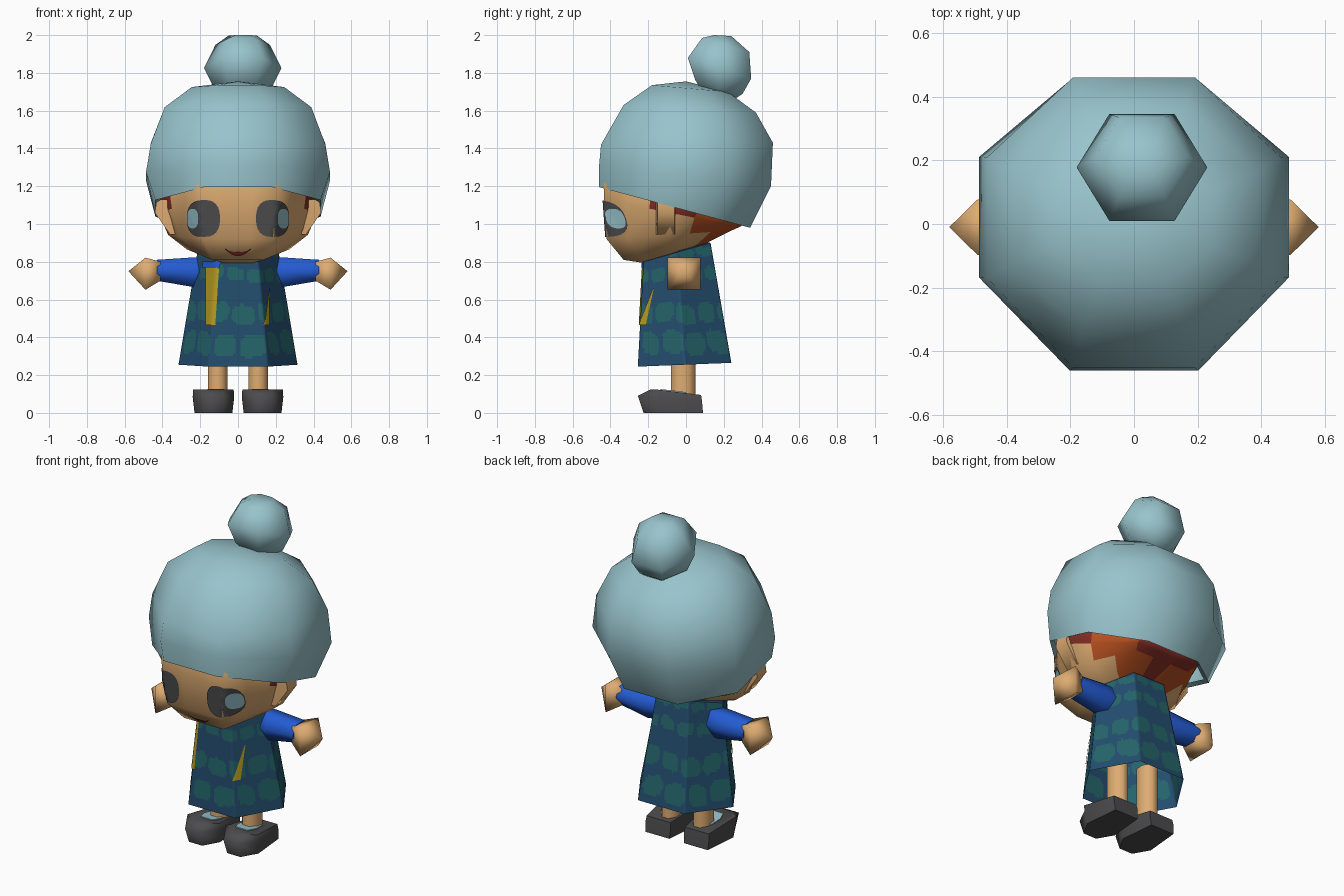
import bpy, bmesh
from math import sin, cos, pi, radians
from mathutils import Vector
from mathutils.bvhtree import BVHTree

if "Cube" in bpy.data.objects:
    bpy.data.objects.remove(bpy.data.objects["Cube"])


def material(name, *rgb):
    """Flat material from 0-255 display values."""
    lin = [((c / 255 + 0.055) / 1.055) ** 2.4 for c in rgb] + [1]
    m = bpy.data.materials.new(name)
    m.use_nodes = True
    m.diffuse_color = lin
    bsdf = m.node_tree.nodes["Principled BSDF"]
    bsdf.inputs["Base Color"].default_value = lin
    bsdf.inputs["Roughness"].default_value = 0.8
    return m


HAIR = material("pale blue", 152, 196, 204)
SKIN = material("tan skin", 222, 172, 114)
SLEEVE = material("bright blue", 36, 92, 212)
NAVY = material("dress blue", 35, 77, 110)
TEAL = material("patch teal", 36, 100, 106)
YELLOW = material("mustard", 182, 154, 34)
CHARCOAL = material("charcoal", 76, 76, 78)
RED = material("dark red", 130, 44, 36)
ORANGE = material("rust orange", 184, 80, 32)


def finish(bm, name, mats, angle):
    me = bpy.data.meshes.new(name)
    bm.to_mesh(me)
    bm.free()
    for m in mats:
        me.materials.append(m)
    me.shade_smooth()
    me.set_sharp_from_angle(angle=radians(angle))
    ob = bpy.data.objects.new(name, me)
    bpy.context.collection.objects.link(ob)
    return ob


def ring(yf, zf, yb, zb, hx, n=8, cx=0, sub=1, skew=0):
    """Tilted n-sided ring from a front point, a back point and a half width."""
    off = pi / 8 if n == 8 else 0
    raw = [Vector((cos(off + 2 * pi * k / n), sin(off + 2 * pi * k / n))) for k in range(n)]
    mx, my = max(p.x for p in raw), max(p.y for p in raw)
    pts = []
    for k in range(n):
        for s in range(sub):
            p = raw[k].lerp(raw[(k + 1) % n], s / sub)
            v = p.y / my
            t = (v + 1) / 2 + skew * (1 - v * v)
            pts.append(Vector((cx + hx * p.x / mx, yf + (yb - yf) * t, zf + (zb - zf) * t)))
    return pts


def loft(name, rings, mats, caps=(True, True), angle=50, weld=True):
    bm = bmesh.new()
    rows = [[bm.verts.new(p) for p in r] for r in rings]
    n = len(rows[0])
    for a, b in zip(rows, rows[1:]):
        for j in range(n):
            k = (j + 1) % n
            bm.faces.new((a[j], a[k], b[k], b[j]))
    for use, r in zip(caps, (rows[0], rows[-1])):
        if use:
            bm.faces.new(r)
    if weld:
        bmesh.ops.remove_doubles(bm, verts=bm.verts, dist=0.0005)
    bmesh.ops.recalc_face_normals(bm, faces=bm.faces)
    return finish(bm, name, mats, angle)


def decal(name, target, grid, mat, lift=0.007):
    """Thin plate: a grid of (x, z) points projected on the front of target."""
    me = target.data
    tree = BVHTree.FromPolygons([v.co for v in me.vertices], [p.vertices for p in me.polygons])
    bm = bmesh.new()
    rows = []
    for r in grid:
        row = []
        for x, z in r:
            hit, normal, _, _ = tree.ray_cast(Vector((x, -2, z)), Vector((0, 1, 0)))
            row.append(bm.verts.new(hit + normal * lift if hit else (x, -0.2, z)))
        rows.append(row)
    for a, b in zip(rows, rows[1:]):
        for j in range(len(a) - 1):
            bm.faces.new((a[j], a[j + 1], b[j + 1], b[j]))
    bmesh.ops.remove_doubles(bm, verts=bm.verts, dist=0.0005)
    bm.normal_update()
    for f in bm.faces:
        if f.normal.y > 0:
            f.normal_flip()
    return finish(bm, name, [mat], 60)


def oval(cx, cz, rx, rz, power=0.8):
    sp = lambda v: abs(v) ** power * (1 if v > 0 else -1)
    return [[(cx + rx * r / 6 * sp(cos(a * pi / 12)), cz + rz * r / 6 * sp(sin(a * pi / 12)))
             for a in range(25)] for r in range(7)]


def quad(bl, br, tl, tr, n=6):
    bl, br, tl, tr = (Vector(p) for p in (bl, br, tl, tr))
    return [[bl.lerp(br, i / n).lerp(tl.lerp(tr, i / n), j / n) for i in range(n + 1)]
            for j in range(n + 1)]


# Hair cap, with a narrow turned-in rim
loft("hair_cap", [
    ring(-0.435, 1.205, 0.315, 1.0, 0.41, skew=0.03),
    ring(-0.46, 1.195, 0.34, 0.98, 0.437, skew=0.03),
    ring(-0.46, 1.31, 0.45, 1.2, 0.487, skew=0.035),
    ring(-0.45, 1.42, 0.46, 1.43, 0.462, skew=0.02),
    ring(-0.33, 1.63, 0.37, 1.59, 0.388),
    ring(-0.18, 1.735, 0.22, 1.7, 0.245),
    ring(0.0, 1.755, 0.0, 1.755, 0)], [HAIR], (False, False))

# Hair bun
loft("hair_bun", [ring(*r, n=6, cx=0.025) for r in (
    (0.1, 1.68, 0.24, 1.65, 0.06),
    (0.05, 1.76, 0.3, 1.69, 0.155),
    (0.01, 1.88, 0.345, 1.77, 0.205),
    (0.085, 1.985, 0.335, 1.91, 0.145),
    (0.15, 2.0, 0.24, 1.995, 0.075))], [HAIR], angle=65)

# Head: skin in front, coloured hair lining behind
head = loft("head", [ring(*r, n=6, sub=3) for r in (
    (-0.2, 0.79, 0.05, 0.87, 0.13),
    (-0.33, 0.81, 0.15, 0.92, 0.27),
    (-0.42, 0.92, 0.24, 0.965, 0.37),
    (-0.435, 1.13, 0.285, 0.985, 0.42),
    (-0.435, 1.21, 0.31, 1.0, 0.43),
    (-0.4, 1.33, 0.3, 1.2, 0.4))], [SKIN, RED, ORANGE], angle=65)
for p in head.data.polygons:
    c = p.center
    if c.y > 0.06 and abs(c.x) > 0.15 - 0.1 * (c.z < 0.95):
        p.material_index = 2
    elif c.y > 0.06 or (abs(c.x) > 0.3 and c.y > -0.22 and c.z > 1.045):
        p.material_index = 1

# Face details
for side, s in (("left", 1), ("right", -1)):
    decal(side + "_eye", head, oval(0.18 * s, 1.03, 0.085, 0.098), CHARCOAL)
    decal(side + "_iris", head, oval(0.232 * s, 1.03, 0.03, 0.052), HAIR, 0.0098)
decal("mouth", head, [[(0.07 * t / 6, 0.835 + 0.038 * (t / 6) ** 2 + h * (1.2 - abs(t / 6)))
                       for t in range(-6, 7)] for h in (0, 0.01, 0.02)], RED)

# Dress with rows of rounded patches
SUB, ROWS = 24, 40
COLS = 6 * SUB
hem = ring(-0.255, 0.245, 0.24, 0.265, 0.315, n=6, sub=SUB)
shoulder = ring(-0.225, 0.8, 0.13, 0.9, 0.215, n=6, sub=SUB)
collar = ring(-0.12, 0.84, 0.09, 0.91, 0.1, n=6, sub=SUB)
rows = [[a.lerp(b, i / ROWS) for a, b in zip(hem, shoulder)] for i in range(ROWS + 1)]
dress = loft("dress", rows + [collar], [NAVY, TEAL], (False, True), 65, False)
for p in dress.data.polygons:
    j, c = p.index % COLS, p.center
    for n, (zc, hz) in enumerate(((0.365, 0.06), (0.53, 0.052), (0.735, 0.035), (0.86, 0.025))):
        cell = ((j + 4 * n) % COLS) * 2 / SUB
        u = (cell % 1 - 0.5) / (0.44 + 0.06 * sin(3 * int(cell) + n))
        v = (c.z - zc + 0.012 * sin(5 * int(cell) + n)) / hz
        if abs(u) ** 3 + abs(v + 0.25 * u * sin(2 * int(cell) + n)) ** 3 < 1 and p.index < COLS * ROWS:
            p.material_index = 1

# Dress trim
decal("sash_strip", dress, quad((-0.165, 0.465), (-0.12, 0.465), (-0.165, 0.77), (-0.1, 0.77)), YELLOW)
decal("sash_tail", dress, quad((0.135, 0.465), (0.16, 0.465), (0.16, 0.66), (0.163, 0.66)), YELLOW)
decal("collar_flap", dress, quad((-0.18, 0.765), (-0.1, 0.765), (-0.18, 0.8), (-0.09, 0.8)), SLEEVE, 0.009)


def arm_ring(x, hy, hz, s, n, z=0.75, y=-0.01):
    off = pi / 4 if n == 4 else 0
    k = 1 / cos(off)
    return [Vector((s * x, y + k * hy * cos(off + 2 * pi * i / n), z + k * hz * sin(off + 2 * pi * i / n)))
            for i in range(n)]


def mirrored_outline(outline, cx):
    return [Vector((cx + x, y, z)) for x, y, z in outline] + \
           [Vector((cx - x, y, z)) for x, y, z in reversed(outline)]


for side, s in (("left", 1), ("right", -1)):
    # Arms
    loft(side + "_sleeve", [arm_ring(0.14, 0.06, 0.085, s, 6), arm_ring(0.24, 0.08, 0.09, s, 6, 0.745),
                            arm_ring(0.43, 0.075, 0.064, s, 6, 0.755)], [SLEEVE], angle=65)
    loft(side + "_hand", [arm_ring(0.41, 0.055, 0.05, s, 4), arm_ring(0.49, 0.088, 0.085, s, 4, 0.737),
                          arm_ring(0.58, 0, 0, s, 4)], [SKIN], (True, False), angle=100)
    # Ears
    loft(side + "_ear", [[Vector((s * x, y, z)) for x, y in
                          ((a, -0.16), (b, -0.15), (b, -0.06), (a, -0.05))]
                         for a, b, z in ((0.33, 0.36, 0.945), (0.36, 0.44, 1.06), (0.36, 0.43, 1.13))],
         [SKIN], angle=60)
    # Legs
    loft(side + "_leg", [ring(-0.08, z, 0.05, z, 0.052, cx=0.107 * s) for z in (0.06, 0.42)],
         [SKIN], angle=65)
    # Shoes with a pale sock patch on top
    loft(side + "_shoe", [mirrored_outline(o, 0.13 * s) for o in (
        ((0.08, 0.09, 0), (0.1, -0.13, 0), (0.045, -0.225, 0)),
        ((0.085, 0.085, 0.06), (0.11, -0.14, 0.085), (0.05, -0.255, 0.09)),
        ((0.08, 0.08, 0.095), (0.107, -0.15, 0.123), (0.05, -0.185, 0.125)))], [CHARCOAL], angle=60)
    loft(side + "_sock_patch", [mirrored_outline(
        ((0.05, 0.0, 0.104 + h), (0.06, -0.08, 0.114 + h), (0.04, -0.135, 0.12 + h)), 0.118 * s)
        for h in (0, 0.006)], [HAIR], angle=30)
